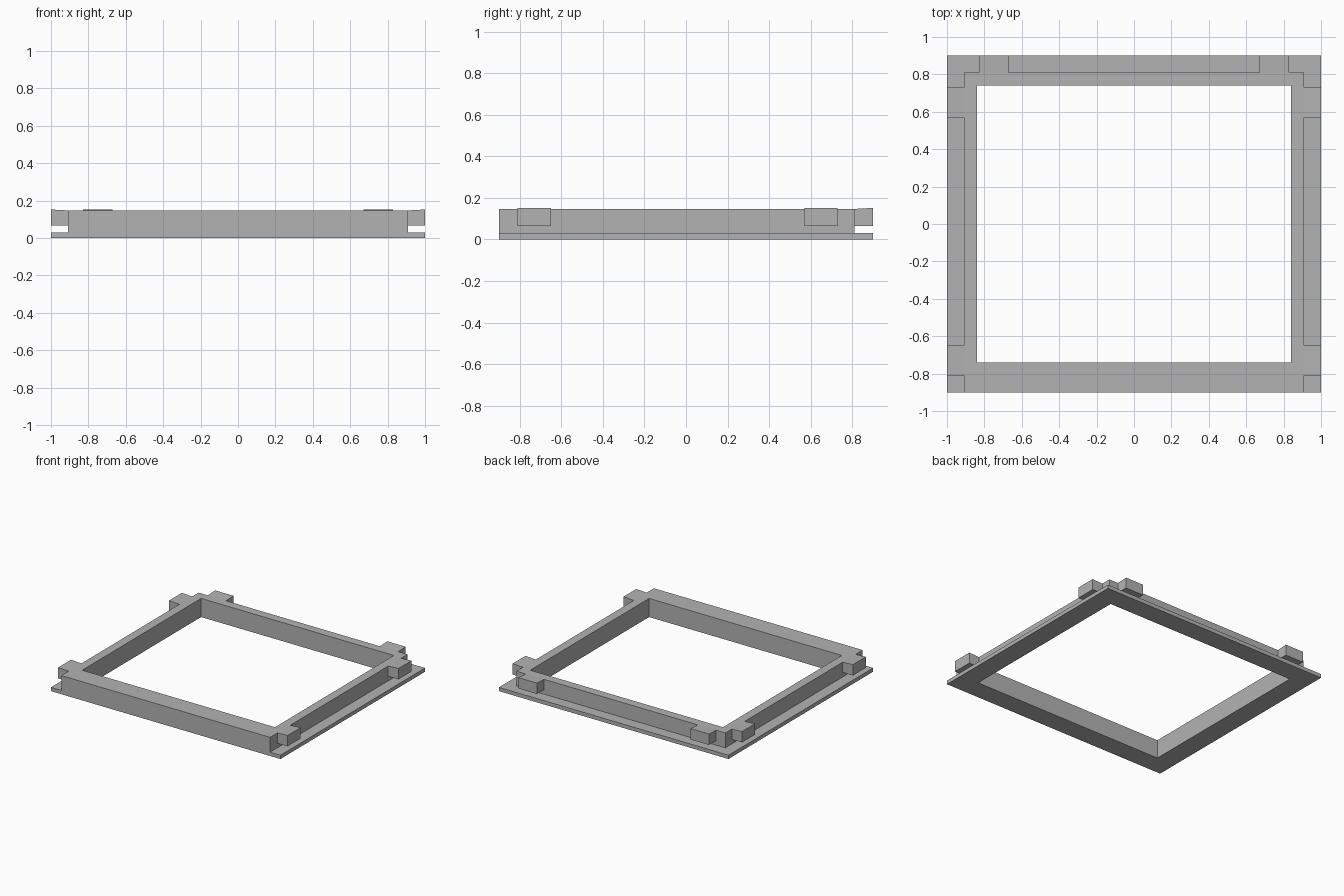
import bpy
import bmesh
from mathutils import Matrix, Vector

cube = bpy.data.objects.get("Cube")
if cube:
    bpy.data.objects.remove(cube, do_unlink=True)

grey = bpy.data.materials.new("light grey")
grey.use_nodes = True
colour = (0.45, 0.45, 0.45, 1)
grey.diffuse_color = colour
grey.node_tree.nodes["Principled BSDF"].inputs["Base Color"].default_value = colour

PLATE_TOP, RIM_TOP, TAB_TOP, TAB_BOTTOM = 0.03, 0.147, 0.152, 0.066
HOLE = (-0.84, 0.84, -0.74, 0.74)
TAB_WIDTH, TAB_DEPTH = 0.16, 0.09


def finish(name, bm):
    bmesh.ops.recalc_face_normals(bm, faces=bm.faces)
    mesh = bpy.data.meshes.new(name)
    bm.to_mesh(mesh)
    bm.free()
    mesh.materials.append(grey)
    obj = bpy.data.objects.new(name, mesh)
    bpy.context.collection.objects.link(obj)
    return obj


def frame(name, outer, inner, z0, z1):
    """Rectangular ring, each rectangle given as x0, x1, y0, y1."""
    bm = bmesh.new()
    loops = []
    for x0, x1, y0, y1 in (outer, inner):
        for z in (z0, z1):
            corners = ((x0, y0), (x1, y0), (x1, y1), (x0, y1))
            loops.append([bm.verts.new((x, y, z)) for x, y in corners])
    out_low, out_high, in_low, in_high = loops
    for a, b in ((out_low, out_high), (out_high, in_high),
                 (in_high, in_low), (in_low, out_low)):
        for i in range(4):
            j = (i + 1) % 4
            bm.faces.new((a[i], a[j], b[j], b[i]))
    return finish(name, bm)


def tab(name, root, outward):
    """Block reaching outward from the rim, its top rising very slightly."""
    bm = bmesh.new()
    height = RIM_TOP - TAB_BOTTOM
    bmesh.ops.create_cube(bm, size=1)
    bmesh.ops.scale(bm, vec=(TAB_DEPTH, TAB_WIDTH, height), verts=bm.verts)
    bmesh.ops.translate(bm, vec=(TAB_DEPTH / 2, 0, TAB_BOTTOM + height / 2), verts=bm.verts)
    for v in bm.verts:
        if v.co.x > TAB_DEPTH / 2 and v.co.z > TAB_BOTTOM + height / 2:
            v.co.z = TAB_TOP
    out = Vector(outward)
    up = Vector((0, 0, 1))
    turn = Matrix((out, up.cross(out), up)).transposed()
    bmesh.ops.rotate(bm, matrix=turn, verts=bm.verts)
    bmesh.ops.translate(bm, vec=(*root, 0), verts=bm.verts)
    return finish(name, bm)


# Thin base flange and the raised rim, flush at the front
frame("base_flange", (-1, 1, -0.9, 0.9), HOLE, 0, PLATE_TOP)
frame("raised_rim", (-0.91, 0.91, -0.9, 0.81), HOLE, PLATE_TOP, RIM_TOP)

# Locking tabs on both sides and the back
for side, s in (("left", 1), ("right", -1)):
    tab(f"{side}_front_tab", (s * 0.91, -0.73), (s, 0, 0))
    tab(f"{side}_rear_tab", (s * 0.91, 0.65), (s, 0, 0))
    tab(f"back_{side}_tab", (s * 0.75, 0.81), (0, 1, 0))
